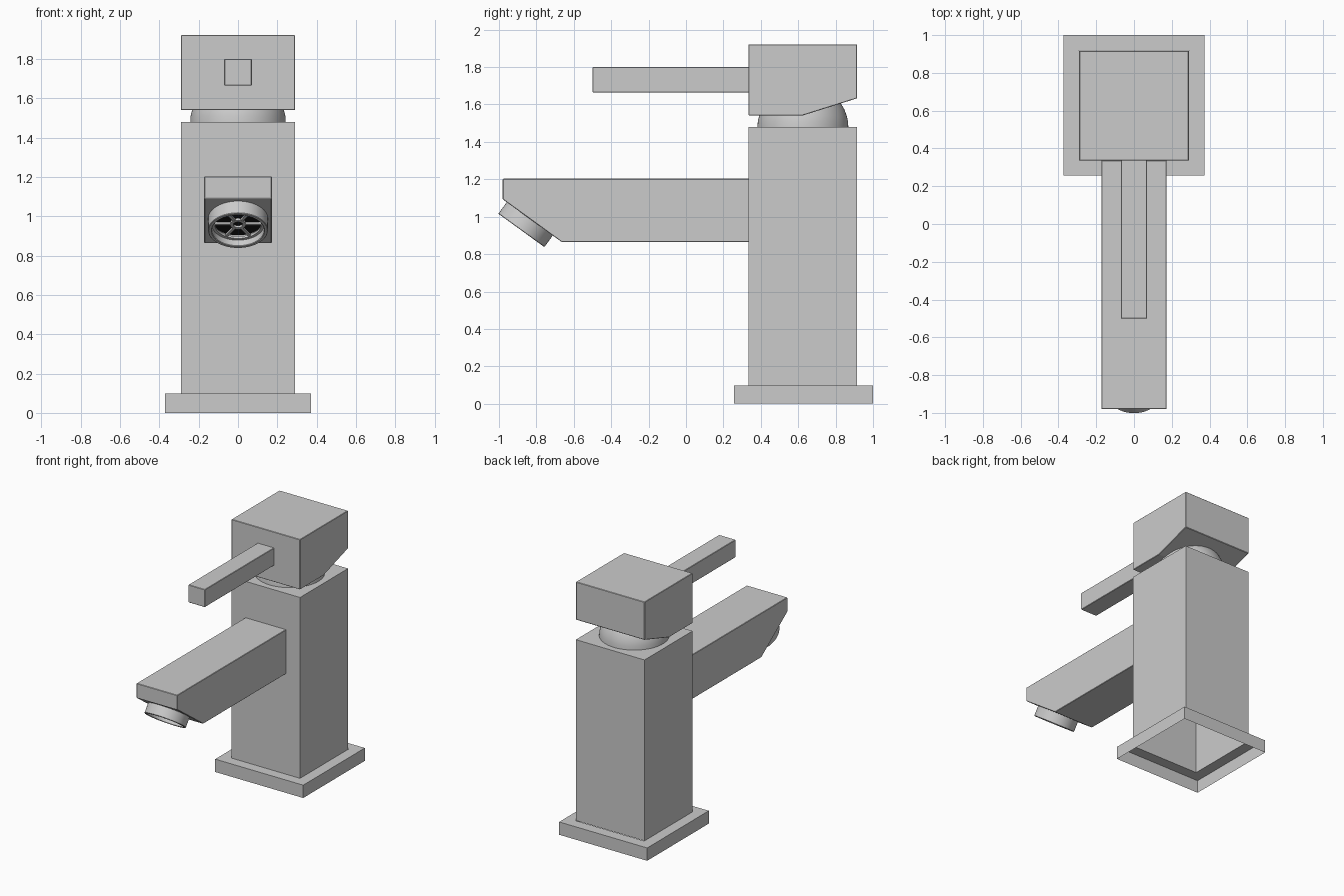
import bpy, bmesh, math
from mathutils import Matrix, Vector

if "Cube" in bpy.data.objects:
    bpy.data.objects.remove(bpy.data.objects["Cube"])

YC = 0.625  # centre line of the column


def finish(bm, name, matrix=None, smooth=False, bevel=0):
    mesh = bpy.data.meshes.new(name)
    bm.to_mesh(mesh)
    bm.free()
    ob = bpy.data.objects.new(name, mesh)
    bpy.context.collection.objects.link(ob)
    if matrix:
        ob.matrix_world = matrix
    if bevel:
        mod = ob.modifiers.new("edge_bevel", "BEVEL")
        mod.width, mod.segments, mod.limit_method = bevel, 1, "ANGLE"
    if smooth:
        bpy.ops.object.select_all(action="DESELECT")
        ob.select_set(True)
        bpy.context.view_layer.objects.active = ob
        bpy.ops.object.shade_smooth_by_angle(angle=math.radians(35))
    return ob


def revolve(bm, profile, sides=48, cap=False):
    """Sweep (radius, z) points around z; four sides give a square of half width = radius."""
    k, phase = (math.sqrt(2), math.pi / 4) if sides == 4 else (1, 0)
    rings = []
    for r, z in profile:
        angles = [phase + math.tau * i / sides for i in range(sides)]
        rings.append([bm.verts.new((k * r * math.cos(a), k * r * math.sin(a), z)) for a in angles])
    for a, b in zip(rings, rings[1:]):
        for i in range(sides):
            j = (i + 1) % sides
            bm.faces.new((a[i], a[j], b[j], b[i]))
    if cap:
        bm.faces.new(rings[-1])


def extrude_profile(name, points, half_width):
    """Solid with a (y, z) side outline, extruded symmetrically in x."""
    bm = bmesh.new()
    face = bm.faces.new([bm.verts.new((-half_width, y, z)) for y, z in points])
    new = bmesh.ops.extrude_face_region(bm, geom=[face])["geom"]
    verts = [g for g in new if isinstance(g, bmesh.types.BMVert)]
    bmesh.ops.translate(bm, verts=verts, vec=(2 * half_width, 0, 0))
    bmesh.ops.recalc_face_normals(bm, faces=bm.faces[:])
    return finish(bm, name, bevel=0.003)


# Hollow square column and the base flange, both open underneath
bm = bmesh.new()
revolve(bm, [(0.372, 0), (0.372, 0.098)], 4)
revolve(bm, [(0.372, 0.098), (0.29, 0.098)], 4)
finish(bm, "base_flange", Matrix.Translation((0, 0.628, 0)))
bm = bmesh.new()
revolve(bm, [(0.29, 0.098), (0.29, 1.48)], 4, cap=True)
finish(bm, "column", Matrix.Translation((0, YC, 0)))

# Domed collar under the head
bm = bmesh.new()
revolve(bm, [(0.243, 1.478), (0.241, 1.51), (0.234, 1.54), (0.221, 1.575),
             (0.202, 1.607), (0.17, 1.64)], 64, cap=True)
finish(bm, "collar", Matrix.Translation((0, YC, 0)), smooth=True)

# Head block, lever and spout
extrude_profile("head", [(0.335, 1.54), (0.62, 1.54), (0.915, 1.633), (0.915, 1.922), (0.335, 1.922)], 0.29)
extrude_profile("lever", [(-0.5, 1.665), (0.338, 1.665), (0.338, 1.8), (-0.5, 1.8)], 0.07)
extrude_profile("spout", [(-0.665, 0.865), (0.337, 0.865), (0.337, 1.203), (-0.98, 1.203), (-0.98, 1.093)], 0.172)

# Aerator: local +z points out of the sloped spout tip
tip = Matrix.Translation((0, -0.838, 0.985)) @ Matrix.Rotation(math.pi - 0.627, 4, "X")
bm = bmesh.new()
revolve(bm, [(0.152, -0.005), (0.152, 0.069), (0.149, 0.072), (0.136, 0.072), (0.133, 0.069), (0.133, 0.0)])
finish(bm, "aerator_sleeve", tip, smooth=True)

# Wheel-shaped grille: rim, hub ring and six spokes
bm = bmesh.new()
for r_out, r_in in ((0.134, 0.118), (0.04, 0.024)):
    revolve(bm, [(r_out, 0.022), (r_out, 0.035), (r_in, 0.035), (r_in, 0.022)])
for i in range(6):
    place = (Matrix.Rotation(math.tau * i / 6, 4, "Z") @ Matrix.Translation((0.079, 0, 0.028))
             @ Matrix.Diagonal(Vector((0.084, 0.014, 0.012, 1))))
    bmesh.ops.create_cube(bm, size=1, matrix=place)
finish(bm, "aerator_grille", tip, smooth=True)

# Dark opening behind the grille
bm = bmesh.new()
bmesh.ops.create_circle(bm, cap_ends=True, segments=48, radius=0.133,
                        matrix=Matrix.Translation((0, 0, 0.004)))
opening = finish(bm, "aerator_opening", tip)
black = bpy.data.materials.new("black")
black.diffuse_color = (0.01, 0.01, 0.01, 1)
black.use_nodes = True
black.node_tree.nodes["Principled BSDF"].inputs["Base Color"].default_value = black.diffuse_color
opening.data.materials.append(black)
